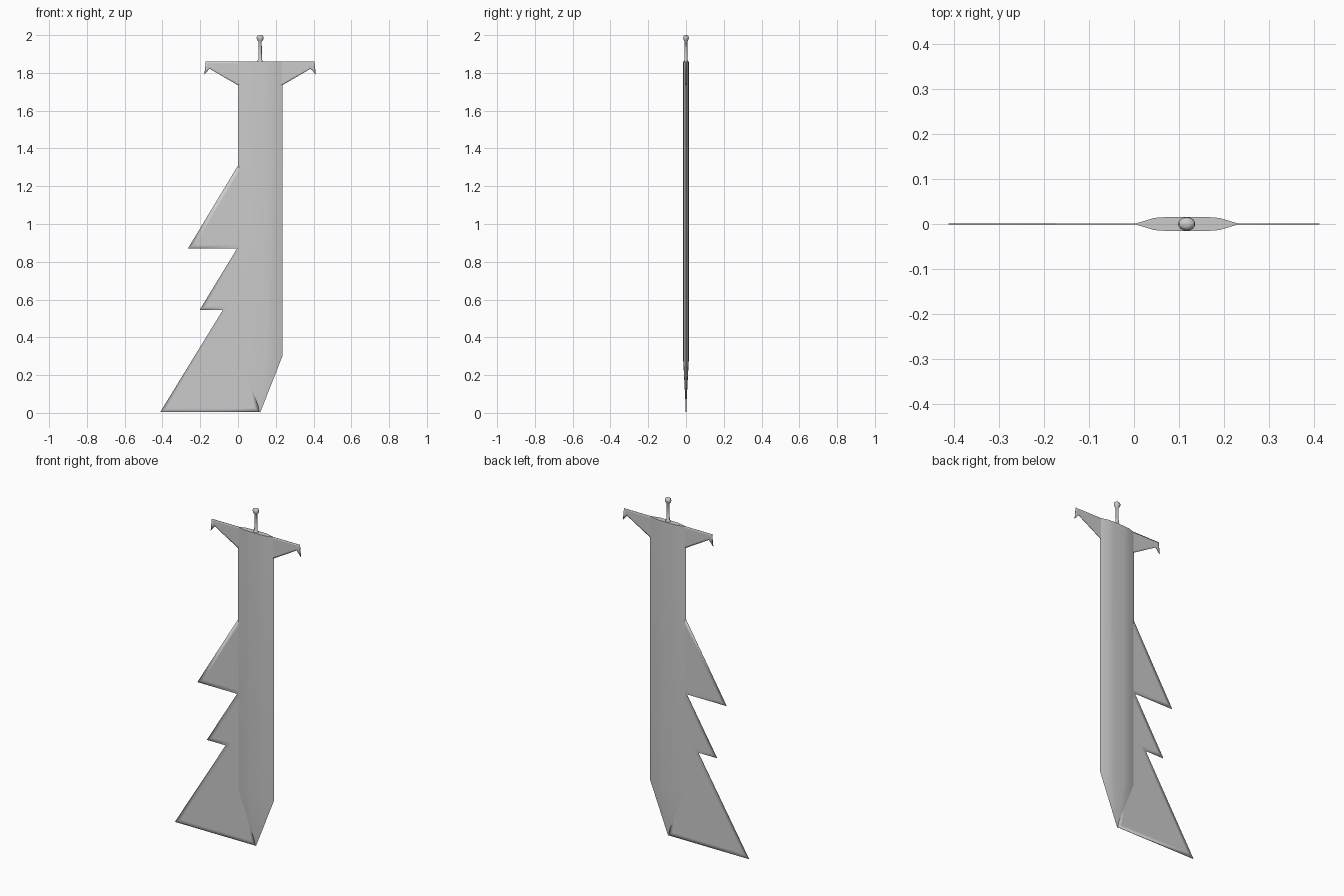
import bpy, bmesh, math

cube = bpy.data.objects.get("Cube")
if cube:
    bpy.data.objects.remove(cube)

grey = bpy.data.materials.new("plain grey")
grey.use_nodes = True
grey.diffuse_color = (0.6, 0.6, 0.6, 1)
grey.node_tree.nodes["Principled BSDF"].inputs["Base Color"].default_value = (0.6, 0.6, 0.6, 1)

MID = 0.117  # centre line of the blade


def finish(bm, name, angle=None):
    bmesh.ops.recalc_face_normals(bm, faces=bm.faces)
    mesh = bpy.data.meshes.new(name)
    bm.to_mesh(mesh)
    bm.free()
    ob = bpy.data.objects.new(name, mesh)
    bpy.context.collection.objects.link(ob)
    mesh.materials.append(grey)
    bpy.ops.object.select_all(action='DESELECT')
    ob.select_set(True)
    bpy.context.view_layer.objects.active = ob
    if angle is None:
        bpy.ops.object.shade_smooth()
    else:
        bpy.ops.object.shade_smooth_by_angle(angle=math.radians(angle))
    return ob


def plate(name, outline, half, rim):
    """Thin plate from an x-z outline, with a softly shaded rim on both sides."""
    bm = bmesh.new()
    front = [bm.verts.new((x, -half, z)) for x, z in outline]
    back = [bm.verts.new((x, half, z)) for x, z in outline]
    sides = [bm.faces.new(front), bm.faces.new(back[::-1])]
    n = len(outline)
    for i in range(n):
        j = (i + 1) % n
        bm.faces.new((front[i], back[i], back[j], front[j]))
    bmesh.ops.recalc_face_normals(bm, faces=bm.faces)
    bmesh.ops.inset_individual(bm, faces=sides, thickness=rim, use_even_offset=True)
    return finish(bm, name)


# Blade: flattened section, straight to the top, tapering to a point below
half_section = [(0.045, 0.0135), (0.08, 0.016), (0.154, 0.016), (0.189, 0.0135)]
section = ([(0, 0)] + [(x, -y) for x, y in half_section]
           + [(0.235, 0)] + half_section[::-1])
bm = bmesh.new()
rings = [[bm.verts.new((x, y, z)) for x, y in section] for z in (0.3, 1.735, 1.86)]
tip = bm.verts.new((MID, 0, 0))
n = len(section)
for i in range(n):
    j = (i + 1) % n
    bm.faces.new((tip, rings[0][j], rings[0][i]))
    for low, high in zip(rings, rings[1:]):
        bm.faces.new((low[i], low[j], high[j], high[i]))
bm.faces.new(rings[-1])
finish(bm, "blade", 40)

# Barbed fin along the right edge, its root sunk into the blade
plate("barbed_fin",
      [(0, 1.31), (-0.265, 0.87), (-0.005, 0.87), (-0.203, 0.545), (-0.08, 0.545),
       (-0.412, 0.004), (0.113, 0.004), (0.06, 0.3), (0.06, 1.31 - 0.05)],
      0.0015, 0.022)

# Crosspiece with hooked ends, mirrored about the blade's centre line
left_half = [(0.235, 1.735), (0.385, 1.822), (0.412, 1.79), (0.405, 1.86)]
right_half = [(2 * MID - x, z) for x, z in left_half[::-1]]
plate("crosspiece", left_half + right_half, 0.0015, 0.01)

# Pin with a collar and a rounded knob, turned around its axis
profile = [(0, 1.855), (0.014, 1.855), (0.014, 1.866), (0.0095, 1.871), (0.0085, 1.965),
           (0.015, 1.973), (0.019, 1.985), (0.016, 1.996), (0.007, 2.0), (0, 2.0)]
bm = bmesh.new()
verts = [bm.verts.new((r, 0, z)) for r, z in profile]
edges = [bm.edges.new(pair) for pair in zip(verts, verts[1:])]
bmesh.ops.spin(bm, geom=verts + edges, cent=(0, 0, 0), axis=(0, 0, 1),
               angle=2 * math.pi, steps=16)
bmesh.ops.remove_doubles(bm, verts=bm.verts, dist=0.0002)
for v in bm.verts:
    v.co.x += MID
    v.co.y *= 0.8
finish(bm, "top_pin", 50)
